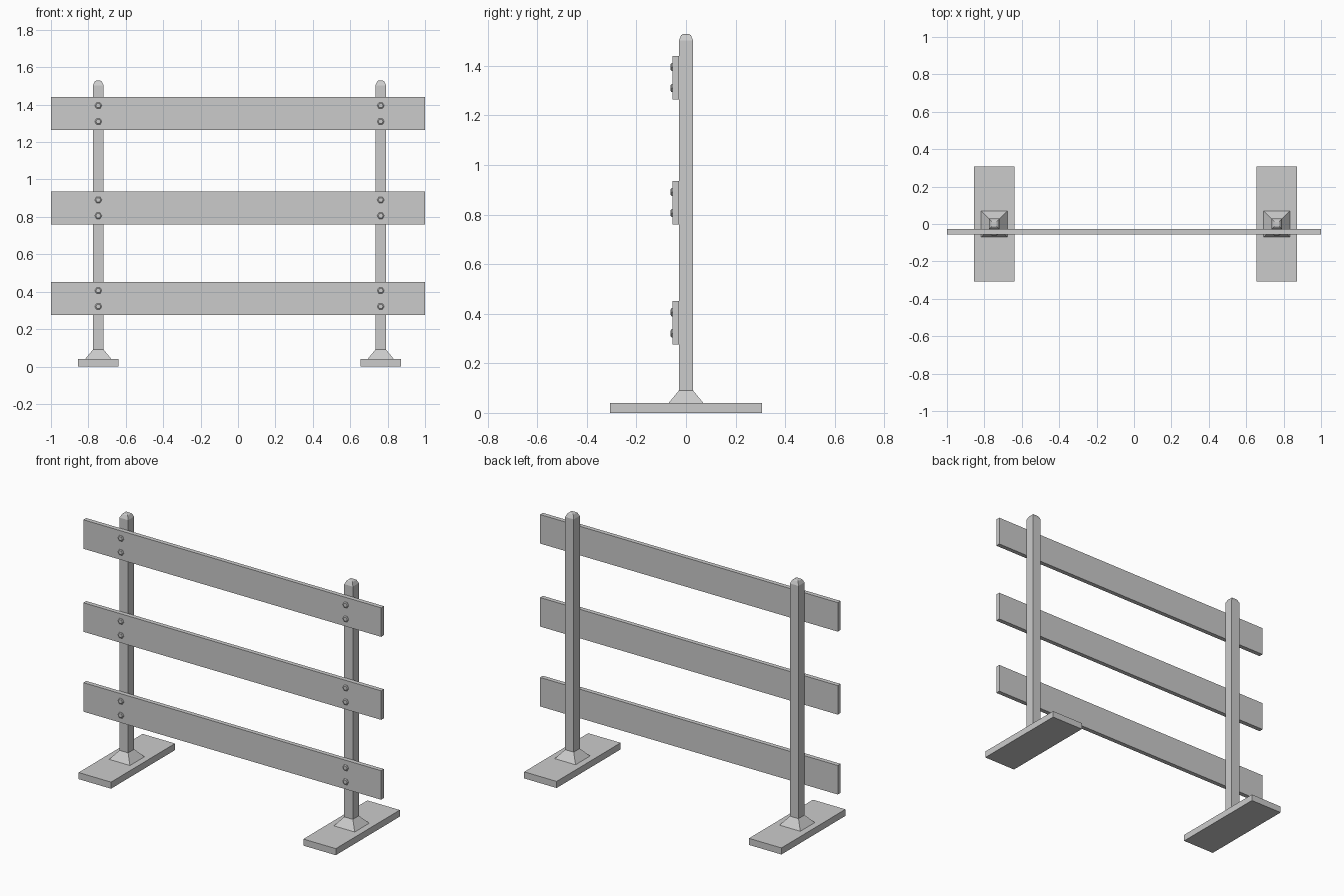
import bpy, bmesh
from math import pi, sin, cos

if "Cube" in bpy.data.objects:
    bpy.data.objects.remove(bpy.data.objects["Cube"])


def make_object(name, bm):
    bmesh.ops.recalc_face_normals(bm, faces=bm.faces)
    mesh = bpy.data.meshes.new(name)
    bm.to_mesh(mesh)
    bm.free()
    obj = bpy.data.objects.new(name, mesh)
    bpy.context.collection.objects.link(obj)
    return obj


def box(name, x, y, z):
    """Box spanning the (min, max) ranges x, y, z."""
    bm = bmesh.new()
    bmesh.ops.create_cube(bm, size=1)
    for v in bm.verts:
        for i, (lo, hi) in enumerate((x, y, z)):
            v.co[i] = hi if v.co[i] > 0 else lo
    return make_object(name, bm)


def loft(name, rings, sides, start, place):
    """Stack of polygon rings (radius, height), capped; place maps u, v, h to space."""
    bm = bmesh.new()
    loops = []
    for r, h in rings:
        angles = [start + 2 * pi * i / sides for i in range(sides)]
        loops.append([bm.verts.new(place(r * cos(a), r * sin(a), h)) for a in angles])
    for a, b in zip(loops, loops[1:]):
        for i in range(sides):
            j = (i + 1) % sides
            bm.faces.new((a[i], a[j], b[j], b[i]))
    bm.faces.new(loops[0])
    bm.faces.new(loops[-1])
    return make_object(name, bm)


ROOT2 = 2 ** 0.5
POSTS = {"left": -0.747, "right": 0.763}
PLANKS = {"bottom": 0.363, "middle": 0.848, "top": 1.352}

for side, px in POSTS.items():
    def upright(u, v, h, px=px):
        return (px + u, v, h)

    # Flat foot, tapered socket and square post with a chamfered tip
    box(f"{side}_foot", (px - 0.109, px + 0.109), (-0.307, 0.307), (0, 0.04))
    loft(f"{side}_socket", [(0.07 * ROOT2, 0.04), (0.029 * ROOT2, 0.09)], 4, pi / 4, upright)
    loft(f"{side}_post", [(0.029 * ROOT2, 0.04), (0.029 * ROOT2, 1.503),
                          (0.019 * ROOT2, 1.524), (0.013 * ROOT2, 1.528)], 4, pi / 4, upright)

for level, pz in PLANKS.items():
    # Horizontal plank on the front of the posts
    box(f"{level}_plank", (-1, 1), (-0.055, -0.028), (pz - 0.088, pz + 0.088))

    # Pairs of hexagonal bolt heads
    for side, px in POSTS.items():
        for spot, dz in (("lower", -0.042), ("upper", 0.043)):
            def facing(u, v, h, px=px, bz=pz + dz):
                return (px + u, -h, bz + v)
            loft(f"{level}_{side}_{spot}_bolt",
                 [(0.019, 0.05), (0.019, 0.058), (0.013, 0.062)], 6, 0, facing)
